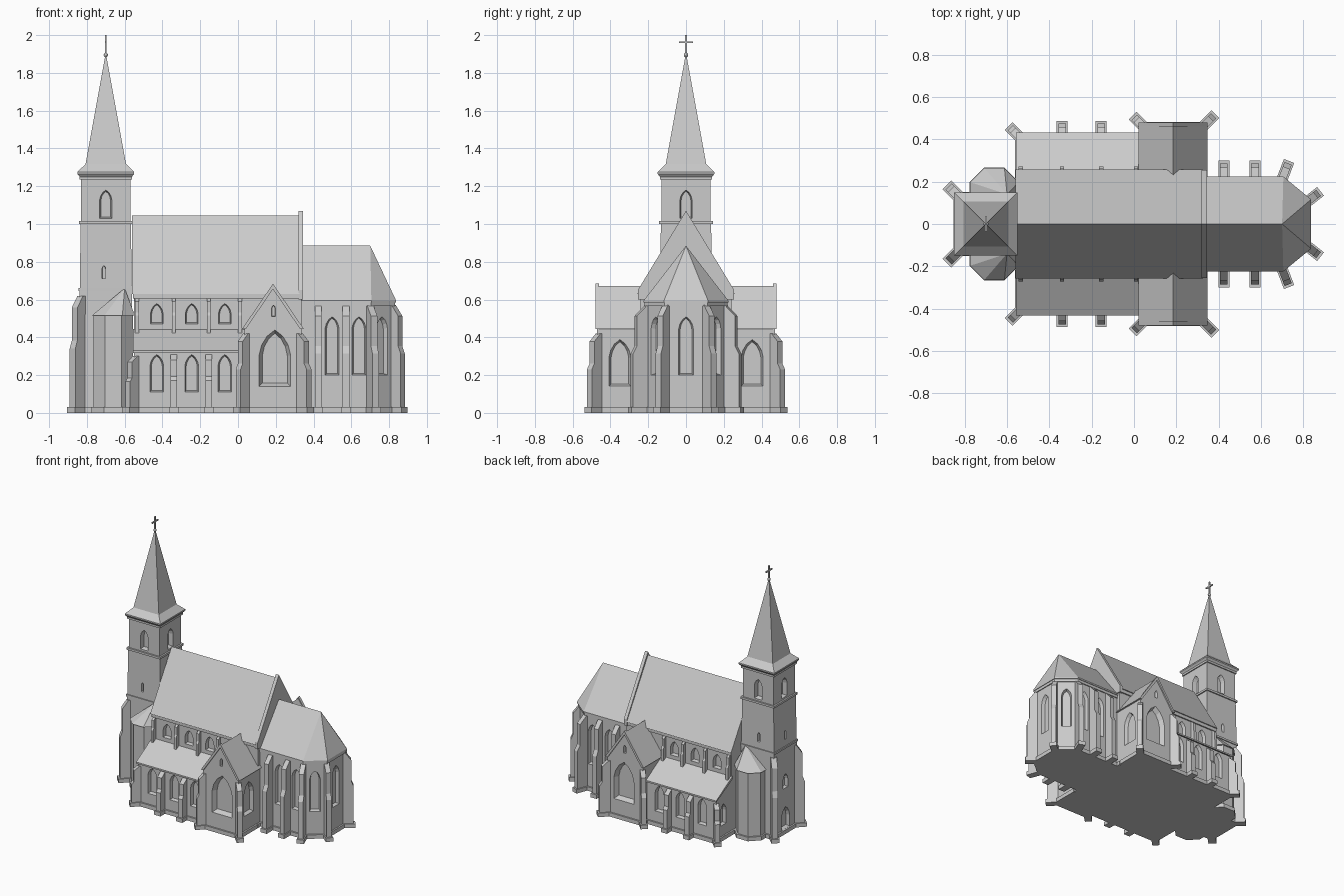
import bpy, bmesh, math
from mathutils import Vector

if "Cube" in bpy.data.objects:
    bpy.data.objects.remove(bpy.data.objects["Cube"], do_unlink=True)

STONE = bpy.data.materials.new("pale grey stone")
STONE.use_nodes = True
STONE.diffuse_color = (0.6, 0.6, 0.6, 1)
STONE.node_tree.nodes["Principled BSDF"].inputs["Base Color"].default_value = (0.6, 0.6, 0.6, 1)


def build(name, solids):
    """Make one object from solids, each a list of matching rings of points."""
    bm = bmesh.new()
    for rings in solids:
        loops = [[bm.verts.new(p) for p in ring] for ring in rings]
        n = len(loops[0])
        bm.faces.new(loops[0])
        bm.faces.new(loops[-1])
        for a, b in zip(loops, loops[1:]):
            for i in range(n):
                j = (i + 1) % n
                bm.faces.new((a[i], a[j], b[j], b[i]))
    bmesh.ops.remove_doubles(bm, verts=bm.verts, dist=0.0001)
    bmesh.ops.recalc_face_normals(bm, faces=bm.faces)
    mesh = bpy.data.meshes.new(name)
    bm.to_mesh(mesh)
    bm.free()
    mesh.materials.append(STONE)
    obj = bpy.data.objects.new(name, mesh)
    bpy.context.collection.objects.link(obj)
    return obj


def level(poly, z):
    return [(x, y, z) for x, y in poly]


def rect(x0, x1, y0, y1):
    return [(x0, y0), (x1, y0), (x1, y1), (x0, y1)]


def slab(poly, z0, z1):
    return [level(poly, z0), level(poly, z1)]


def grown(poly, d):
    """Widen a convex outline by d on every side."""
    axes = []
    for k in (0, 1):
        v = [p[k] for p in poly]
        mid, half = (max(v) + min(v)) / 2, (max(v) - min(v)) / 2
        axes.append([mid + (a - mid) * (half + d) / half for a in v])
    return list(zip(*axes))


def along_x(profile, x0, x1):
    return [[(x, y, z) for y, z in profile] for x in (x0, x1)]


def along_y(profile, y0, y1):
    return [[(x, y, z) for x, z in profile] for y in (y0, y1)]


def local(x, y, deg, out, side, z):
    a = math.radians(deg)
    return (x + out * math.cos(a) - side * math.sin(a), y + out * math.sin(a) + side * math.cos(a), z)


def buttress(x, y, deg, depth, top, width=0.036, foot=0.0):
    """Stepped pier whose back stands in the wall at x, y."""
    d, h = depth, top - foot
    prof = [(-0.03, foot), (d, foot), (d, foot + h * 0.55), (d * 0.72, foot + h * 0.62),
            (d * 0.72, foot + h * 0.9), (0, top), (-0.03, top)]
    rings = [[local(x, y, deg, o, s, z) for o, z in prof] for s in (-width / 2, width / 2)]
    if foot:
        return [rings]
    w = width / 2 + 0.008
    base = [local(x, y, deg, o, s, 0) for o, s in ((-0.03, -w), (d + 0.012, -w), (d + 0.012, w), (-0.03, w))]
    return [rings, [base, [(px, py, 0.03) for px, py, _ in base]]]


def arch(x, y, deg, width, z0, z1, depth=0.025):
    """Splayed pointed opening, used to cut a recess in a wall."""
    h, rise = width / 2, min(width * 0.8, (z1 - z0) * 0.6)
    zs, mid = z1 - rise, (z0 + z1) / 2
    half = [(h, z0), (h, zs), (h * 0.84, zs + rise * 0.4), (h * 0.5, zs + rise * 0.75)]
    prof = half + [(0, z1)] + [(-s, z) for s, z in reversed(half)]
    return [[local(x, y, deg, out, s * k, mid + (z - mid) * (1 - (1 - k) * width / (z1 - z0))) for s, z in prof]
            for out, k in ((0.01, 1.05), (-depth, 0.78))]


def cut(obj, openings):
    cutter = build("opening_cutter", openings)
    cutter.hide_render = True
    mod = obj.modifiers.new("openings", 'BOOLEAN')
    mod.operation, mod.solver, mod.object = 'DIFFERENCE', 'EXACT', cutter
    bpy.context.view_layer.objects.active = obj
    bpy.ops.object.modifier_apply(modifier=mod.name)
    bpy.data.objects.remove(cutter, do_unlink=True)


SIDES = ((1, "left"), (-1, "right"))
BAYS = (-0.43, -0.245, -0.07)

# Nave walls with clerestory windows
nave_plan = rect(-0.55, 0.335, -0.24, 0.24)
nave = build("nave_walls", [slab(nave_plan, 0, 0.63)])
cut(nave, [arch(x, s * 0.24, s * 90, 0.07, 0.47, 0.58) for s, _ in SIDES for x in BAYS])
build("nave_cornice", [slab(rect(-0.555, 0.335, -0.25, 0.25), 0.605, 0.63)])
build("nave_roof", [along_x([(-0.258, 0.63), (0, 1.045), (0.258, 0.63)], -0.56, 0.325)])
build("nave_east_gable", [along_x([(-0.255, 0.6), (-0.255, 0.65), (0, 1.07), (0.255, 0.65), (0.255, 0.6)],
                                  0.32, 0.345)])

# Tower, in two stages
tx = -0.70


def square(r):
    return rect(tx - r, tx + r, -r, r)


tower = build("tower_lower_stage", [[level(square(0.14), 0), level(square(0.138), 0.64), level(square(0.133), 1.0)]])
cut(tower, [arch(tx - 0.14, 0, 180, 0.1, 0.03, 0.2), arch(tx - 0.139, 0, 180, 0.06, 0.34, 0.45),
            arch(tx - 0.137, 0, 180, 0.02, 0.71, 0.78)]
    + [arch(tx - 0.01, s * 0.137, s * 90, 0.02, 0.71, 0.78) for s, _ in SIDES])
belfry = build("tower_belfry", [slab(square(0.13), 0.99, 1.27)])
cut(belfry, [arch(tx + 0.13 * math.cos(math.radians(d)), 0.13 * math.sin(math.radians(d)), d, 0.065, 1.03, 1.18, 0.035)
             for d in (0, 90, 180, 270)])
build("tower_string_courses", [slab(square(0.145), 0.645, 0.66), slab(square(0.142), 1.0, 1.016),
                               slab(square(0.138), 1.235, 1.255)])
build("spire", [[level(square(r), z) for r, z in
                 ((0.138, 1.25), (0.15, 1.265), (0.15, 1.275), (0.107, 1.318), (0.004, 1.885))]])
build("tower_buttresses", sum((buttress(tx - 0.135, s * 0.135, s * 135, 0.058, 0.62, 0.042) for s, _ in SIDES), []))

# Finial ball and cross
bpy.ops.mesh.primitive_uv_sphere_add(segments=10, ring_count=6, radius=0.012, location=(tx, 0, 1.895))
ball = bpy.context.object
ball.name = "finial_ball"
ball.data.materials.append(STONE)
bpy.ops.object.shade_smooth_by_angle()
build("cross", [slab(square(0.0045), 1.87, 2.0),
                slab(rect(tx - 0.0045, tx + 0.0045, -0.036, 0.036), 1.957, 1.967)])

# Choir with polygonal apse
choir_plan = [(0.32, -0.212), (0.70, -0.212), (0.825, -0.11), (0.825, 0.11), (0.70, 0.212), (0.32, 0.212)]
choir = build("choir_walls", [slab(choir_plan, 0, 0.59)])
diag = math.degrees(math.atan2(0.125, 0.102))
openings = [arch(0.825, 0, 0, 0.08, 0.2, 0.51)]
for s, _ in SIDES:
    openings += [arch(x, s * 0.212, s * 90, 0.075, 0.2, 0.51) for x in (0.498, 0.64)]
    openings.append(arch(0.7625, s * 0.161, s * diag, 0.075, 0.2, 0.51))
cut(choir, openings)
eave = grown(choir_plan, 0.012)
build("choir_cornice", [slab(grown(choir_plan, 0.007), 0.565, 0.59)])
build("choir_roof", [[level(eave, 0.585), level(eave, 0.595),
                      [(min(max(x, 0.33), 0.70), 0, 0.885) for x, _ in eave]]])
piers = []
for s, _ in SIDES:
    for x in (0.425, 0.572):
        piers += buttress(x, s * 0.212, s * 90, 0.075, 0.57)
    piers += buttress(0.70, s * 0.212, s * 69, 0.08, 0.57)
    piers += buttress(0.825, s * 0.11, s * 38, 0.06, 0.57)
build("choir_buttresses", piers)

for s, side in SIDES:
    # Aisle with lean-to roof
    aisle = build(side + "_aisle_walls", [along_x(
        [(s * 0.2, 0), (s * 0.42, 0), (s * 0.42, 0.32), (s * 0.24, 0.42), (s * 0.2, 0.42)], -0.55, 0.05)])
    cut(aisle, [arch(x, s * 0.42, s * 90, 0.075, 0.11, 0.31) for x in BAYS]
        + [arch(-0.55, s * 0.335, 180, 0.07, 0.11, 0.27)])
    build(side + "_aisle_roof", [along_x(
        [(s * 0.432, 0.318), (s * 0.432, 0.33), (s * 0.235, 0.445), (s * 0.235, 0.42)], -0.557, 0.04)])
    piers = buttress(-0.545, s * 0.415, s * 135, 0.055, 0.3)
    for x in (-0.34, -0.155):
        piers += buttress(x, s * 0.42, s * 90, 0.055, 0.31)
    for x in (-0.535, -0.34, -0.155, 0.01):
        piers += buttress(x, s * 0.24, s * 90, 0.032, 0.61, 0.02, 0.4)
    build(side + "_aisle_buttresses", piers)

    # Gabled side chapel
    chapel = build(side + "_chapel_walls", [along_y(
        [(0.035, 0), (0.335, 0), (0.335, 0.45), (0.185, 0.665), (0.035, 0.45)], s * 0.2, s * 0.47)])
    cut(chapel, [arch(0.195, s * 0.47, s * 90, 0.17, 0.14, 0.44, 0.035),
                 arch(0.188, s * 0.47, s * 90, 0.02, 0.51, 0.57),
                 arch(0.335, s * 0.35, 0, 0.12, 0.14, 0.39)])
    build(side + "_chapel_roof", [along_y(
        [(0.022, 0.445), (0.185, 0.672), (0.348, 0.445), (0.333, 0.445), (0.185, 0.652), (0.037, 0.445)],
        s * 0.2, s * 0.465)])
    build(side + "_chapel_gable_coping", [along_y(
        [(0.022, 0.445), (0.185, 0.684), (0.348, 0.445), (0.328, 0.445), (0.185, 0.655), (0.042, 0.445)],
        s * 0.46, s * 0.48)])
    build(side + "_chapel_buttresses", buttress(0.33, s * 0.465, s * 45, 0.065, 0.42)
          + buttress(0.04, s * 0.465, s * 135, 0.055, 0.42))

    # Octagonal stair turret beside the tower
    octagon = [(-0.66 + 0.113 * math.cos(math.pi * (i + 0.5) / 4), s * 0.15 + 0.113 * math.sin(math.pi * (i + 0.5) / 4))
               for i in range(8)]
    build(side + "_stair_turret", [slab(octagon, 0, 0.52)])
    brim = level(grown(octagon, 0.01), 0.515)
    build(side + "_stair_turret_roof", [[brim, [(-0.60, s * 0.14, 0.66)] * 8]])
    build(side + "_plinths", [slab(grown(p, 0.012), 0, 0.03) for p in (
        rect(-0.55, 0.05, s * 0.3 - 0.12, s * 0.3 + 0.12),
        rect(0.035, 0.335, s * 0.37 - 0.1, s * 0.37 + 0.1), octagon)])

build("main_plinths", [slab(grown(p, 0.012), 0, 0.03) for p in (nave_plan, choir_plan, square(0.14))])
